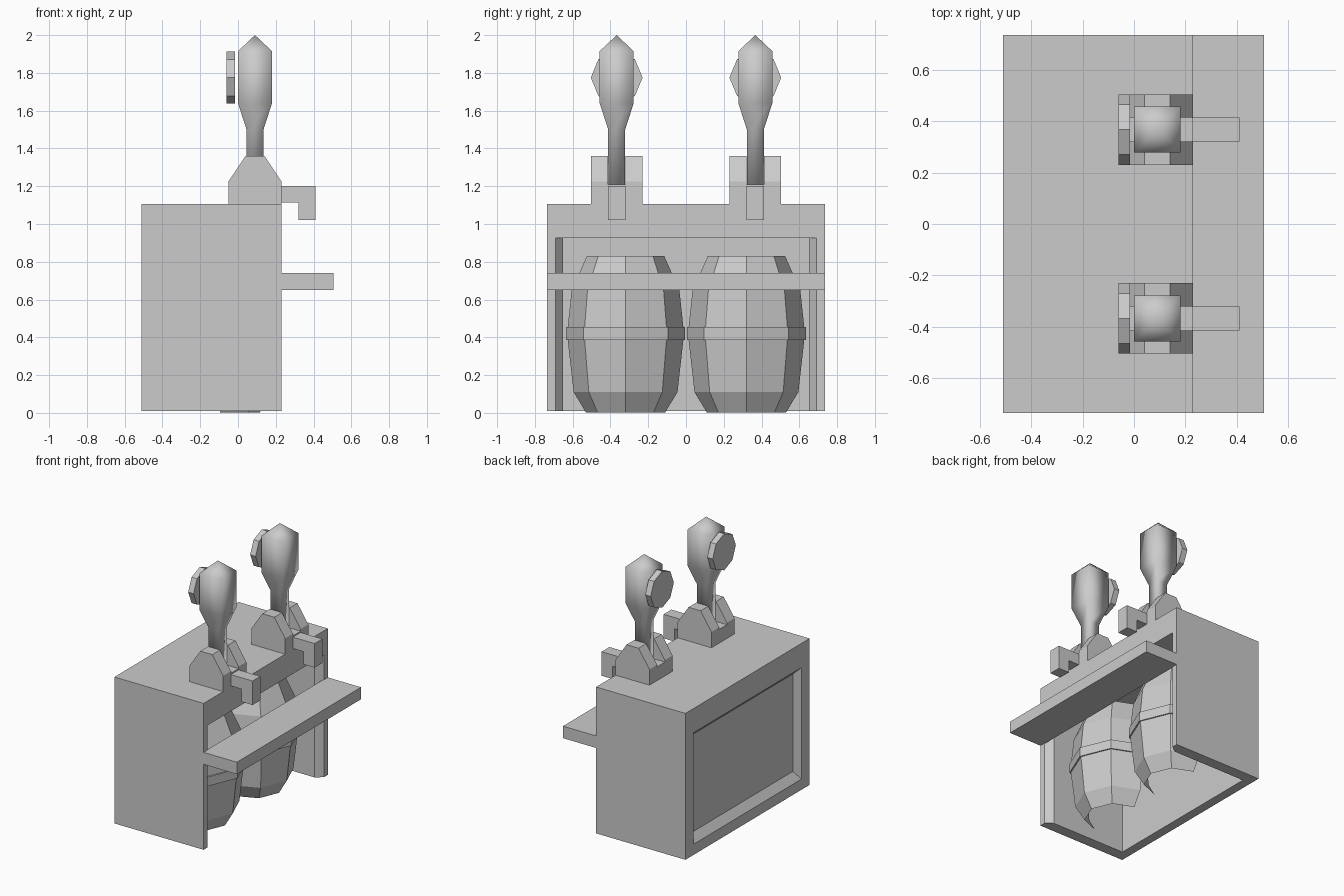
import bpy, bmesh
from math import sin, cos, pi
from mathutils import Matrix

if "Cube" in bpy.data.objects:
    bpy.data.objects.remove(bpy.data.objects["Cube"])


def finish(name, bm, closed=True, smooth=False):
    if closed:
        bmesh.ops.recalc_face_normals(bm, faces=bm.faces)
    for f in bm.faces:
        f.smooth = smooth
    me = bpy.data.meshes.new(name)
    bm.to_mesh(me)
    bm.free()
    ob = bpy.data.objects.new(name, me)
    bpy.context.collection.objects.link(ob)
    return ob


def prism(name, pts, axis, lo, hi):
    """Extrude a 2D profile along y (points are x,z) or z (points are x,y)."""
    bm = bmesh.new()
    put = (lambda p, t: (p[0], t, p[1])) if axis == 'y' else (lambda p, t: (p[0], p[1], t))
    face = bm.faces.new([bm.verts.new(put(p, lo)) for p in pts])
    ext = bmesh.ops.extrude_face_region(bm, geom=[face])
    step = (0, hi - lo, 0) if axis == 'y' else (0, 0, hi - lo)
    bmesh.ops.translate(bm, vec=step, verts=[v for v in ext['geom'] if isinstance(v, bmesh.types.BMVert)])
    return finish(name, bm)


def box(name, x0, x1, y0, y1, z0, z1):
    return prism(name, [(x0, z0), (x1, z0), (x1, z1), (x0, z1)], 'y', y0, y1)


def lathe(name, profile, sides, start=0.0, sweep=2 * pi, smooth=False):
    """Revolve (radius, z) points around z; a partial sweep leaves the shell open."""
    bm = bmesh.new()
    full = sweep > 6.2
    n = sides if full else sides + 1
    rings = []
    for r, z in profile:
        rings.append([bm.verts.new((r * cos(start + sweep * i / sides),
                                    r * sin(start + sweep * i / sides), z)) for i in range(n)])
    for a, b in zip(rings, rings[1:]):
        for i in range(sides):
            j = (i + 1) % n
            bm.faces.new((a[i], a[j], b[j], b[i]))
    if full:
        bm.faces.new(rings[0][::-1])
    bm.faces.new(rings[-1])
    bmesh.ops.remove_doubles(bm, verts=bm.verts, dist=0.0001)
    return finish(name, bm, full, smooth)


# Counter: top slab, side walls, shelf
box("counter_top", -0.51, 0.23, -0.735, 0.735, 0.925, 1.107)
for label, s in (("front", -1), ("rear", 1)):
    wall = [(-0.51, 0.735), (0.23, 0.735), (0.23, 0.69), (0.18, 0.65), (-0.51, 0.65)]
    prism("side_wall_" + label, [(x, y * s) for x, y in wall], 'z', 0.01, 0.925)
box("drip_shelf", 0.225, 0.505, -0.735, 0.735, 0.65, 0.74)

# Back wall with a recessed panel and sloping frame, from nested rectangles
bm = bmesh.new()
loops = []
for x, y, z0, z1 in ((-0.44, 0.65, 0.01, 0.925), (-0.51, 0.65, 0.01, 0.925),
                     (-0.51, 0.64, 0.09, 0.925), (-0.465, 0.6, 0.15, 0.88)):
    loops.append([bm.verts.new((x, a, b)) for a, b in ((-y, z0), (y, z0), (y, z1), (-y, z1))])
for a, b in zip(loops, loops[1:]):
    for i in range(4):
        j = (i + 1) % 4
        bm.faces.new((a[i], a[j], b[j], b[i]))
bm.faces.new(loops[0])
bm.faces.new(loops[-1])
bmesh.ops.remove_doubles(bm, verts=bm.verts, dist=0.0001)
finish("back_panel", bm)

barrel_profile = [(0.21, 0.003), (0.275, 0.11), (0.306, 0.385), (0.316, 0.385), (0.316, 0.455),
                  (0.306, 0.455), (0.285, 0.65), (0.205, 0.83)]
handle_profile = [(0.045, 1.2), (0.045, 1.5), (0.09, 1.64), (0.09, 1.915), (0.0, 2.0)]

for label, s in (("front", -1), ("rear", 1)):
    # Upright half barrel
    barrel = lathe("half_barrel_" + label, barrel_profile, 4, -pi / 2, pi)
    barrel.data.transform(Matrix.Translation((-0.095, 0.32 * s, 0)))

    # Tap base with a slot between two gabled cheeks
    y = 0.367 * s
    box("tap_base_" + label, -0.05, 0.23, y - 0.137, y + 0.137, 1.1, 1.21)
    for side, t in (("a", -1), ("b", 1)):
        gable = [(-0.05, 1.21), (0.23, 1.21), (0.23, 1.225), (0.14, 1.36), (0.04, 1.36), (-0.05, 1.225)]
        prism("tap_cheek_%s_%s" % (label, side), gable, 'y', *sorted((y + 0.046 * t, y + 0.137 * t)))

    # Spout bent downwards
    prism("spout_" + label, [(0.22, 1.115), (0.32, 1.115), (0.32, 1.02), (0.41, 1.02), (0.41, 1.2), (0.22, 1.2)],
          'y', y - 0.046, y + 0.046)

    # Square flared handle with pointed top
    handle = lathe("tap_handle_" + label, [(r * 2 ** 0.5, z) for r, z in handle_profile], 4, pi / 4, smooth=True)
    handle.data.transform(Matrix.Translation((0.09, y, 0)))

    # Octagonal badge disc behind the handle
    disc = lathe("handle_disc_" + label, [(0.137, 0.0), (0.137, 0.045)], 8)
    disc.data.transform(Matrix.Translation((-0.015, y, 1.775)) @ Matrix.Rotation(-pi / 2, 4, 'Y'))
